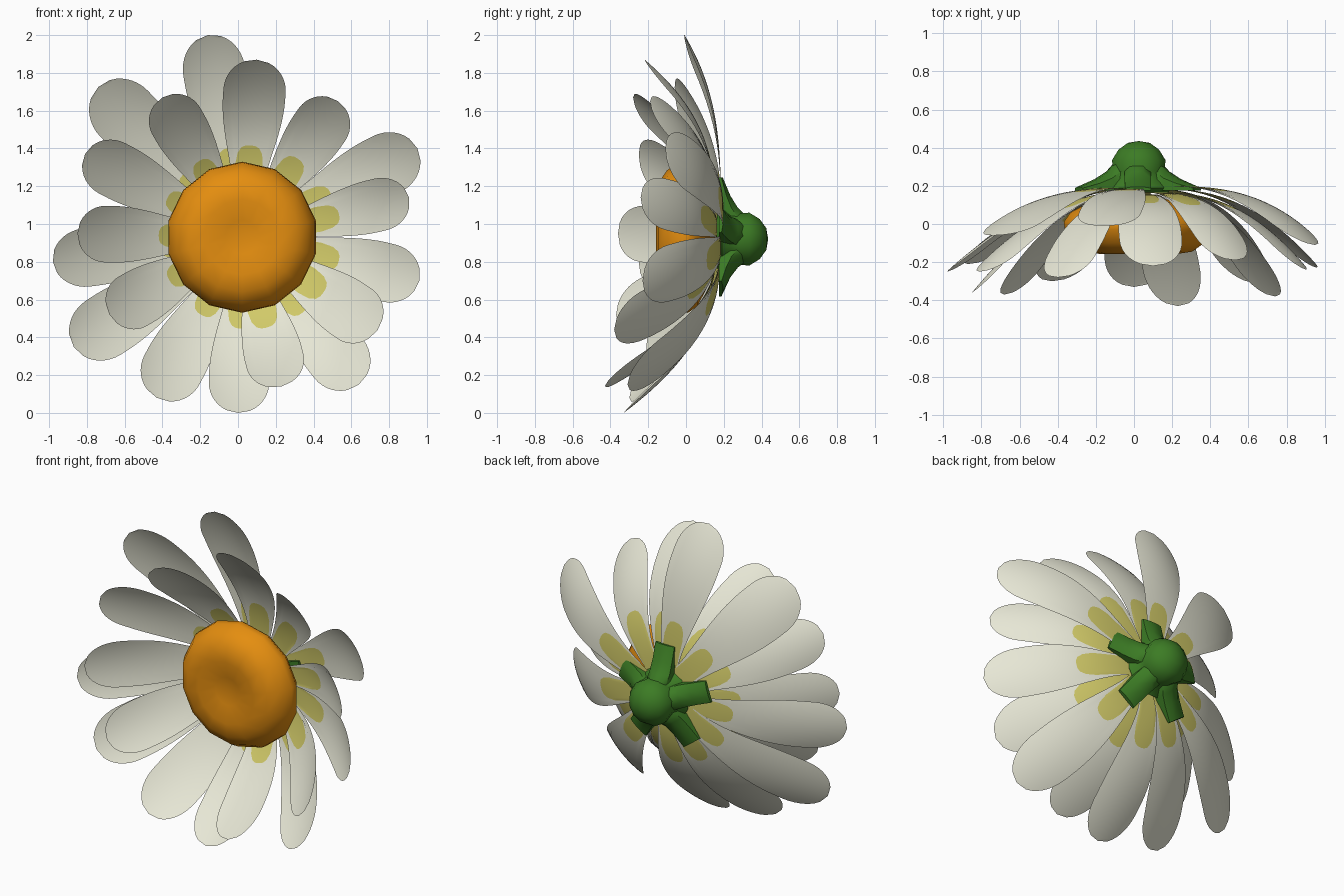
import bpy, bmesh, math
from mathutils import Vector

if "Cube" in bpy.data.objects:
    bpy.data.objects.remove(bpy.data.objects["Cube"])

CX, CZ = 0.03, 0.93          # flower axis (runs along y)


def material(name, rgb):
    m = bpy.data.materials.new(name)
    m.diffuse_color = (*rgb, 1)
    m.use_nodes = True
    m.node_tree.nodes["Principled BSDF"].inputs["Base Color"].default_value = m.diffuse_color
    return m


WHITE = material("petal_white", (0.80, 0.80, 0.67))
YELLOW = material("petal_base_yellow", (0.64, 0.59, 0.14))
ORANGE = material("disc_orange", (0.78, 0.27, 0.005))
GREEN = material("calyx_green", (0.045, 0.20, 0.018))


def finish(bm, name, mats, recalc=True, angle=60):
    bmesh.ops.remove_doubles(bm, verts=bm.verts, dist=0.0005)
    if recalc:
        bmesh.ops.recalc_face_normals(bm, faces=bm.faces)
    me = bpy.data.meshes.new(name)
    bm.to_mesh(me)
    bm.free()
    ob = bpy.data.objects.new(name, me)
    bpy.context.collection.objects.link(ob)
    for m in mats:
        me.materials.append(m)
    bpy.ops.object.select_all(action='DESELECT')
    ob.select_set(True)
    bpy.context.view_layer.objects.active = ob
    bpy.ops.object.shade_smooth_by_angle(angle=math.radians(angle))
    return ob


def lathe(name, profile, sides, mat, cx, cz):
    """Revolve (radius, y) points around the y direction."""
    bm = bmesh.new()
    rings = []
    for r, y in profile:
        rings.append([bm.verts.new((cx + r * math.cos(2 * math.pi * (i + .5) / sides), y,
                                    cz + r * math.sin(2 * math.pi * (i + .5) / sides)))
                      for i in range(sides)])
    for a, b in zip(rings, rings[1:]):
        for i in range(sides):
            j = (i + 1) % sides
            bm.faces.new((a[i], a[j], b[j], b[i]))
    return finish(bm, name, [mat])


def petal(name, tx, tz, ty, hw, y0, power):
    """Cupped petal from the axis to its tip; one grid row follows the yellow edge."""
    d = Vector((tx - CX, 0, tz - CZ))
    reach = d.length
    d.normalize()
    side = Vector((d.z, 0, -d.x))
    r0, low, high, nv = 0.12, 8, 24, 16
    r_yellow = 0.485 + 0.035 * d.x
    bm = bmesh.new()
    rows = []
    for i in range(low + high + 1):
        row = []
        for k in range(nv + 1):
            v = -math.cos(math.pi * k / nv)
            edge = 0.20 + (r_yellow - 0.20) * max(0, 1 - (abs(v) / 0.85) ** 3) ** 0.5
            te = (edge - r0) / (reach - r0)
            if i <= low:
                t = te * i / low
            else:
                q = (i - low) / high
                t = te + (1 - te) * (0.6 * math.sin(math.pi / 2 * q) + 0.4 * q)
            s = min(t / 0.75, 1)
            w = hw * (0.37 + 0.63 * s * s * (3 - 2 * s))
            if t > 0.8:
                w *= math.sqrt(max(0, 1 - ((t - 0.8) / 0.2) ** 2))
            y = y0 + (ty - y0) * t ** power - 0.035 * t * (v * w / hw) ** 2
            p = Vector((CX, y, CZ)) + d * (r0 + (reach - r0) * t) + side * (v * w)
            row.append(bm.verts.new(p))
        rows.append(row)
    for i, (a, b) in enumerate(zip(rows, rows[1:])):
        for k in range(nv):
            f = bm.faces.new((a[k], b[k], b[k + 1], a[k + 1]))
            f.material_index = 1 if i < low else 0
    bm.normal_update()
    if sum(f.normal.y for f in bm.faces) > 0:
        bmesh.ops.reverse_faces(bm, faces=bm.faces)
    finish(bm, name, [WHITE, YELLOW], recalc=False)


# Petals: tip x, tip z, tip y, half width, root y, bend
PETALS = [
    (-0.16, 2.00, -0.01, .165, .185, 3.0),
    (0.10, 1.87, -0.22, .165, .155, 2.6),
    (0.53, 1.65, -0.19, .15, .165, 2.5),
    (0.95, 1.40, -0.11, .165, .20, 2.9),
    (0.905, 1.14, -0.24, .14, .165, 2.3),
    (0.96, 0.70, -0.23, .155, .185, 2.3),
    (0.74, 0.44, -0.38, .16, .16, 2.0),
    (0.64, 0.15, -0.31, .165, .18, 2.3),
    (0.23, 0.14, -0.43, .155, .155, 2.1),
    (0.00, 0.00, -0.33, .16, .165, 2.2),
    (-0.43, 0.08, -0.30, .165, .18, 2.0),
    (-0.87, 0.35, -0.21, .17, .18, 2.0),
    (-0.68, 0.52, -0.37, .15, .15, 1.8),
    (-0.98, 0.80, -0.25, .155, .18, 1.9),
    (-0.85, 0.95, -0.36, .15, .155, 1.8),
    (-0.81, 1.37, -0.25, .15, .165, 1.8),
    (-0.74, 1.725, -0.06, .175, .19, 2.3),
    (-0.40, 1.67, -0.28, .145, .15, 1.9),
]
for n, (x, z, y, hw, y0, p) in enumerate(PETALS):
    petal(f"petal_{n + 1:02d}", x, z, y, hw, y0, p)

# Central disc with a slight dent in front
lathe("flower_disc",
      [(0, -.125), (.09, -.135), (.2, -.158), (.29, -.145), (.355, -.10), (.395, -.03),
       (.40, .01), (.365, .06), (.26, .115), (0, .15)], 14, ORANGE, 0.022, 0.93)

# Rounded calyx bulb at the back
lathe("calyx_bulb",
      [(0, .435), (.06, .425), (.11, .39), (.145, .335), (.14, .28), (.145, .235),
       (.18, .19), (.16, .165), (0, .165)], 12, GREEN, 0.025, 0.92)

# Five blunt wedge-shaped sepals around the bulb
bm = bmesh.new()
for n in range(5):
    a = math.radians(90 + 72 * n)
    d = Vector((math.cos(a), 0, math.sin(a)))
    s = Vector((d.z, 0, -d.x))
    rings = []
    # radius, half width, ridge y, front y
    for r, w, yb, yf in ((.04, .06, .36, .18), (.11, .07, .335, .175), (.165, .07, .275, .175),
                         (.23, .068, .235, .175), (.325, .068, .195, .175)):
        o = Vector((0.02, 0, 0.92)) + d * r
        drop = (yb - yf) * 0.35
        rings.append([bm.verts.new(o + s * (w * q) + Vector((0, y, 0)))
                      for q, y in ((-1, yf), (1, yf), (1, yb - drop), (.4, yb),
                                   (-.4, yb), (-1, yb - drop))])
    for p, q in zip(rings, rings[1:]):
        for i in range(6):
            j = (i + 1) % 6
            bm.faces.new((p[i], p[j], q[j], q[i]))
    bm.faces.new(rings[0])
    bm.faces.new(rings[-1])
finish(bm, "sepals", [GREEN], angle=50)
